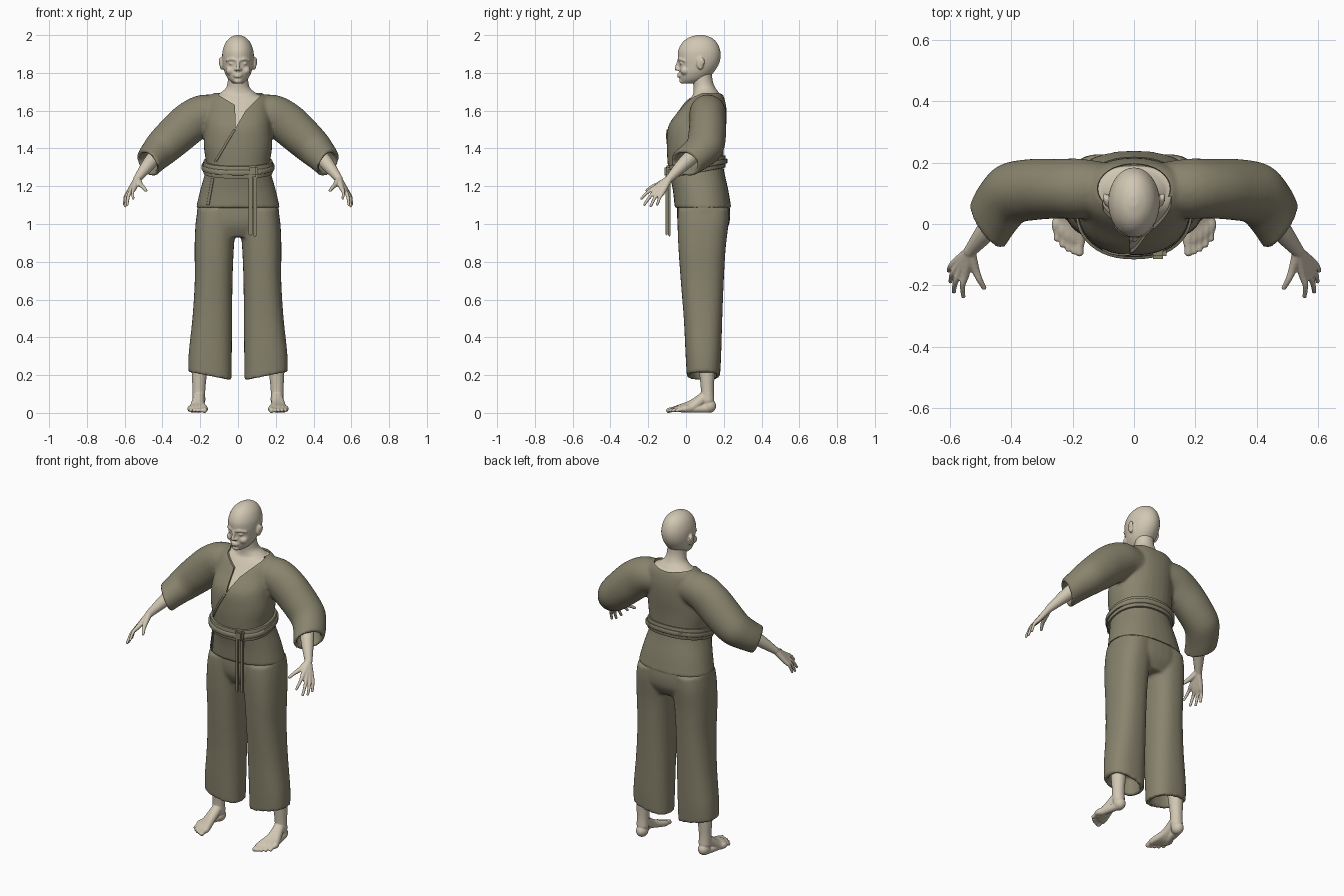
import bpy, bmesh, math
from mathutils import Vector, Matrix

if "Cube" in bpy.data.objects:
    bpy.data.objects.remove(bpy.data.objects["Cube"])


def material(name, rgb):
    m = bpy.data.materials.new(name)
    m.use_nodes = True
    m.diffuse_color = (*rgb, 1)
    m.node_tree.nodes["Principled BSDF"].inputs["Base Color"].default_value = (*rgb, 1)
    return m


SKIN = material("pale skin", (0.64, 0.57, 0.45))
CLOTH = material("olive cloth", (0.25, 0.23, 0.155))


def smooth(rows, k=4):
    """Catmull-Rom interpolation of rows of numbers."""
    out = []
    for i in range(len(rows) - 1):
        a, b, c, d = rows[max(i - 1, 0)], rows[i], rows[i + 1], rows[min(i + 2, len(rows) - 1)]
        for j in range(k):
            t = j / k
            out.append([q + t * ((r - p) + t * (2 * p - 5 * q + 4 * r - s + t * (3 * (q - r) + s - p))) / 2
                        for p, q, r, s in zip(a, b, c, d)])
    return out + [list(rows[-1])]


def loft(bm, rings, n=32, power=2.0):
    """Skin closed rings given as (centre, u vector, v vector), capped at both ends."""
    loops = []
    for centre, u, v in rings:
        loop = []
        for i in range(n):
            a = 2 * math.pi * i / n
            c, s = math.cos(a), math.sin(a)
            c = math.copysign(abs(c) ** (2 / power), c)
            s = math.copysign(abs(s) ** (2 / power), s)
            loop.append(bm.verts.new(centre + u * c + v * s))
        loops.append(loop)
    faces = [bm.faces.new(loops[0]), bm.faces.new(loops[-1])]
    for p, q in zip(loops, loops[1:]):
        faces += [bm.faces.new((p[i], p[(i + 1) % n], q[(i + 1) % n], q[i])) for i in range(n)]
    bmesh.ops.recalc_face_normals(bm, faces=faces)


def flat(x, y, z, rx, ry, tilt_x=0, tilt_y=0):
    return Vector((x, y, z)), Vector((rx, 0, rx * tilt_x)), Vector((0, ry, ry * tilt_y))


def aimed(x, y, z, a, b, yaw, pitch):
    yaw, pitch = math.radians(yaw), math.radians(pitch)
    t = Vector((math.cos(yaw) * math.cos(pitch), -math.sin(yaw) * math.cos(pitch), -math.sin(pitch)))
    u = Vector((math.sin(yaw), math.cos(yaw), 0))
    return Vector((x, y, z)), u * a, t.cross(u) * b


def ball(bm, p, r):
    r = r if isinstance(r, tuple) else (r, r, r)
    bmesh.ops.create_uvsphere(bm, u_segments=20, v_segments=12, radius=1,
                              matrix=Matrix.Translation(p) @ Matrix.Diagonal((*r, 1)))


def limb(bm, *pts):
    """Round tube through (x, y, z, radius) points with ball ends."""
    rows = smooth(pts)
    cs = [Vector(r[:3]) for r in rows]
    rings = []
    for i, r in enumerate(rows):
        t = (cs[min(i + 1, len(cs) - 1)] - cs[max(i - 1, 0)]).normalized()
        u = t.orthogonal() if abs(t.x) > 0.95 else t.cross(Vector((1, 0, 0)))
        u.normalize()
        rings.append((cs[i], u * r[3], t.cross(u) * r[3]))
    loft(bm, rings, 14)
    for p in (pts[0], pts[-1]):
        ball(bm, p[:3], p[3])


def mirrored(bm):
    dup = bmesh.ops.duplicate(bm, geom=bm.verts[:] + bm.edges[:] + bm.faces[:])["geom"]
    for v in dup:
        if isinstance(v, bmesh.types.BMVert):
            v.co.x *= -1
    bmesh.ops.reverse_faces(bm, faces=[f for f in dup if isinstance(f, bmesh.types.BMFace)])


def make(bm, name, mat, voxel=0, cutters=(), flip=False):
    """Turn a bmesh into an object, fusing overlapping volumes and cutting openings."""
    if flip:
        bmesh.ops.scale(bm, vec=(-1, 1, 1), verts=bm.verts)
        bmesh.ops.reverse_faces(bm, faces=bm.faces)
    me = bpy.data.meshes.new(name)
    bm.to_mesh(me)
    bm.free()
    ob = bpy.data.objects.new(name, me)
    bpy.context.collection.objects.link(ob)
    if voxel:
        m = ob.modifiers.new("fuse", 'REMESH')
        m.mode, m.voxel_size = 'VOXEL', voxel
        m = ob.modifiers.new("soften", 'SMOOTH')
        m.factor, m.iterations = 0.5, 4
    for c in cutters:
        m = ob.modifiers.new("opening", 'BOOLEAN')
        m.operation, m.object, m.solver = 'DIFFERENCE', c, 'EXACT'
    if ob.modifiers:
        deps = bpy.context.evaluated_depsgraph_get()
        ob.data = bpy.data.meshes.new_from_object(ob.evaluated_get(deps))
        ob.modifiers.clear()
    ob.data.materials.clear()
    if mat:
        ob.data.materials.append(mat)
    ob.data.polygons.foreach_set("use_smooth", [True] * len(ob.data.polygons))
    ob.data.set_sharp_from_angle(angle=math.radians(45))
    return ob


# Neckline cutters: crossed-over V in front and an oval round the neck
bm = bmesh.new()
vee = [(-.115, 1.76), (-.1, 1.68), (-.016, 1.63), (-.012, 1.51), (.04, 1.6), (.12, 1.68), (.13, 1.76)]
front, back = ([bm.verts.new((x, y, z)) for x, z in vee] for y in (-.3, .09))
bm.faces.new(front)
bm.faces.new(back)
for i in range(len(vee)):
    j = (i + 1) % len(vee)
    bm.faces.new((front[i], front[j], back[j], back[i]))
bmesh.ops.recalc_face_normals(bm, faces=bm.faces)
vee_cutter = make(bm, "vee_cutter", None)
bm = bmesh.new()
loft(bm, [flat(0, .115, 1.672, .115, .08), flat(0, .115, 1.8, .14, .095)])
oval_cutter = make(bm, "oval_cutter", None)

# Jacket: torso with flared hem, and wide sleeves hollow at the cuff
torso = [(0, .09, 1.085, .222, .15), (0, .077, 1.18, .2, .147), (0, .055, 1.28, .172, .147),
         (0, .05, 1.33, .17, .148), (0, .05, 1.42, .182, .152), (0, .06, 1.52, .176, .153),
         (0, .088, 1.6, .17, .127), (0, .105, 1.66, .165, .1), (0, .115, 1.695, .125, .075)]
sleeve = [(.06, .115, 1.59, .08, .085, 0, 0), (.17, .115, 1.585, .097, .102, 0, 15),
          (.25, .115, 1.54, .097, .11, 0, 38), (.33, .112, 1.47, .1, .106, 10, 42),
          (.4, .098, 1.405, .1, .097, 22, 40), (.445, .05, 1.36, .096, .085, 32, 30),
          (.477, -.004, 1.322, .092, .077, 34, 24)]
bm = bmesh.new()
lip = [(.477, -.004, 1.322, .072, .057, 34, 24), (.42, .05, 1.37, .066, .055, 32, 30)]
loft(bm, [aimed(*r) for r in smooth(sleeve) + lip])
mirrored(bm)
loft(bm, [flat(*r) for r in smooth(torso)], power=2.25)
jacket = make(bm, "jacket", CLOTH, .009, (vee_cutter, oval_cutter))
for c in (vee_cutter, oval_cutter):
    bpy.data.objects.remove(c)


# Overlap edge of the jacket, laid on its surface above and below the belt
def edging(name, top, bottom, width=.012, steps=16):
    bm = bmesh.new()
    a, b = Vector((top[0], -.4, top[1])), Vector((bottom[0], -.4, bottom[1]))
    rows = [a.lerp(b, i / steps) for i in range(steps + 1)]
    pairs = [(bm.verts.new(p), bm.verts.new(p + Vector((width, 0, 0)))) for p in rows]
    for p, q in zip(pairs, pairs[1:]):
        bm.faces.new((p[0], q[0], q[1], p[1]))
    ob = make(bm, name, CLOTH)
    m = ob.modifiers.new("lay", 'SHRINKWRAP')
    m.wrap_method, m.target, m.offset = 'PROJECT', jacket, .003
    m.use_project_y, m.use_positive_direction, m.use_negative_direction = True, True, False
    m = ob.modifiers.new("thickness", 'SOLIDIFY')
    m.thickness, m.offset = .006, 0


edging("lapel_edge", (-.024, 1.5), (-.125, 1.33))
edging("hem_edge", (-.14, 1.24), (-.165, 1.1))

# Trousers: hips and two wide legs, hollow at the ankle
leg = [(.108, .092, 1.08, .105, .135, 0), (.118, .09, 1, .107, .135, 0), (.126, .085, .87, .104, .125, 0),
       (.129, .086, .7, .1, .114, 0), (.136, .09, .5, .105, .102, .05),
       (.147, .092, .3, .114, .094, .15), (.149, .092, .195, .114, .088, .2)]
bm = bmesh.new()
cuff = [(.149, .092, .195, .092, .066, .2), (.147, .092, .29, .088, .066, .15)]
loft(bm, [flat(*r) for r in smooth(leg) + cuff], power=2.4)
mirrored(bm)
hips = [(0, .085, 1.2, .16, .11), (0, .092, 1.1, .212, .138), (0, .093, 1, .214, .136), (0, .09, .93, .17, .1)]
loft(bm, [flat(*r) for r in smooth(hips)], power=2.3)
make(bm, "trousers", CLOTH, .009)

# Belt, lower in front, with knot and two hanging ends
bm = bmesh.new()
for z, r in ((.0, .0), (.03, -.006)):
    for_ring = [(-.034, -.025), (-.032, -.002), (-.026, 0), (.026, 0), (.032, -.002), (.034, -.025)]
    if r:
        for_ring = [(h * .4, d + .012 + r / 2) for h, d in for_ring]
    loft(bm, [flat(0, .052, 1.302 + h, .184 + d, .158 + d, 0, .19) for h, d in for_ring], 48, 2.25)
make(bm, "belt", CLOTH)


def block(name, lo, hi, bevel=.004):
    bm = bmesh.new()
    lo, hi = Vector(lo), Vector(hi)
    bmesh.ops.create_cube(bm, size=1, matrix=Matrix.Translation((lo + hi) / 2) @ Matrix.Diagonal((*(hi - lo), 1)))
    bmesh.ops.bevel(bm, geom=bm.edges[:], offset=bevel, segments=2, affect='EDGES')
    return make(bm, name, CLOTH)


block("belt_knot", (.052, -.114, 1.25), (.105, -.075, 1.31), .01)
block("belt_end_inner", (.056, -.108, .94), (.076, -.096, 1.28))
block("belt_end_outer", (.079, -.094, .935), (.1, -.082, 1.28))

# Neck and upper chest, just beneath the jacket
bm = bmesh.new()
chest = [(x, y, z, rx - .012, ry - .012) for x, y, z, rx, ry in torso[4:8]] + [(0, .112, 1.684, .118, .074)]
loft(bm, [flat(*r) for r in smooth(chest)], power=2.25)
neck = [(0, .108, 1.66, .14, .08), (0, .108, 1.69, .1, .07), (0, .098, 1.72, .064, .058),
        (0, .088, 1.76, .054, .053), (0, .085, 1.81, .054, .053)]
loft(bm, [flat(*r) for r in smooth(neck)])
make(bm, "neck_and_chest", SKIN, .006)

# Head with facial features
bm = bmesh.new()
skull = [(0, .02, 1.744, .026, .042), (0, .038, 1.765, .05, .07), (0, .054, 1.8, .07, .09),
         (0, .067, 1.84, .08, .104), (0, .07, 1.88, .084, .113), (0, .07, 1.92, .081, .111),
         (0, .072, 1.96, .066, .092), (0, .074, 1.987, .041, .06), (0, .075, 2, .012, .018)]
loft(bm, [flat(*r) for r in smooth(skull)])
for s in (1, -1):
    limb(bm, (s * .01, -.038, 1.868, .008), (s * .032, -.033, 1.873, .008), (s * .058, -.008, 1.865, .008))
    ball(bm, (s * .032, -.022, 1.85), (.017, .012, .009))
    ball(bm, (s * .04, -.004, 1.812), (.026, .026, .024))
    ball(bm, (s * .012, -.04, 1.818), .0085)
    ball(bm, (s * .087, .076, 1.85), (.011, .02, .034))
    ball(bm, (s * .094, .084, 1.86), (.008, .016, .022))
    for z, r in ((1.793, .006), (1.782, .007)):
        limb(bm, (0, -.041, z, r), (s * .012, -.038, z, r * .9), (s * .024, -.028, 1.788, .004))
limb(bm, (0, -.036, 1.87, .007), (0, -.044, 1.845, .009), (0, -.051, 1.821, .01))
ball(bm, (0, -.018, 1.757), (.022, .018, .014))
make(bm, "head", SKIN, .0045)

# Forearms with hands, and lower legs with feet
for side, flip in (("left", False), ("right", True)):
    bm = bmesh.new()
    wrist = (.533, -.088, 1.24)
    limb(bm, (.41, .07, 1.39, .042), (.47, -.01, 1.32, .037), (*wrist, .021))
    fingers = [((.548, -.163, 1.192), (.555, -.236, 1.135)), ((.563, -.155, 1.178), (.586, -.22, 1.103)),
               ((.573, -.14, 1.172), (.597, -.187, 1.095)), ((.578, -.122, 1.17), (.602, -.152, 1.104))]
    for knuckle, tip in fingers:
        bend = Vector(knuckle).lerp(Vector(tip), .5) + Vector((.006, 0, .008))
        limb(bm, (*wrist, .018), (*knuckle, .0135), (*bend, .0095), (*tip, .0075))
    limb(bm, (*wrist, .018), (.517, -.145, 1.21, .014), (.503, -.18, 1.196, .0105), (.488, -.207, 1.178, .0085))
    make(bm, side + "_arm", SKIN, .004, flip=flip)

    bm = bmesh.new()
    limb(bm, (.195, .1, .42, .05), (.203, .11, .25, .044), (.207, .113, .13, .035), (.207, .115, .07, .035))
    ball(bm, (.207, .122, .036), (.033, .038, .036))
    for i in range(5):
        x, y = .177 + .0185 * i, -.092 + .0028 * i * i
        r = .014 if i == 0 else .0105
        limb(bm, (.207, .1, .085, .03), (.2 + .008 * i, .03, .045 - .004 * i, .024),
             (x, y + .045, .022, .018), (x, y + .02, .018, r), (x, y, .013, r))
    limb(bm, (.215, .11, .022, .021), (.235, .02, .02, .019), (.235, -.02, .018, .017))
    make(bm, side + "_foot", SKIN, .004, flip=flip)
